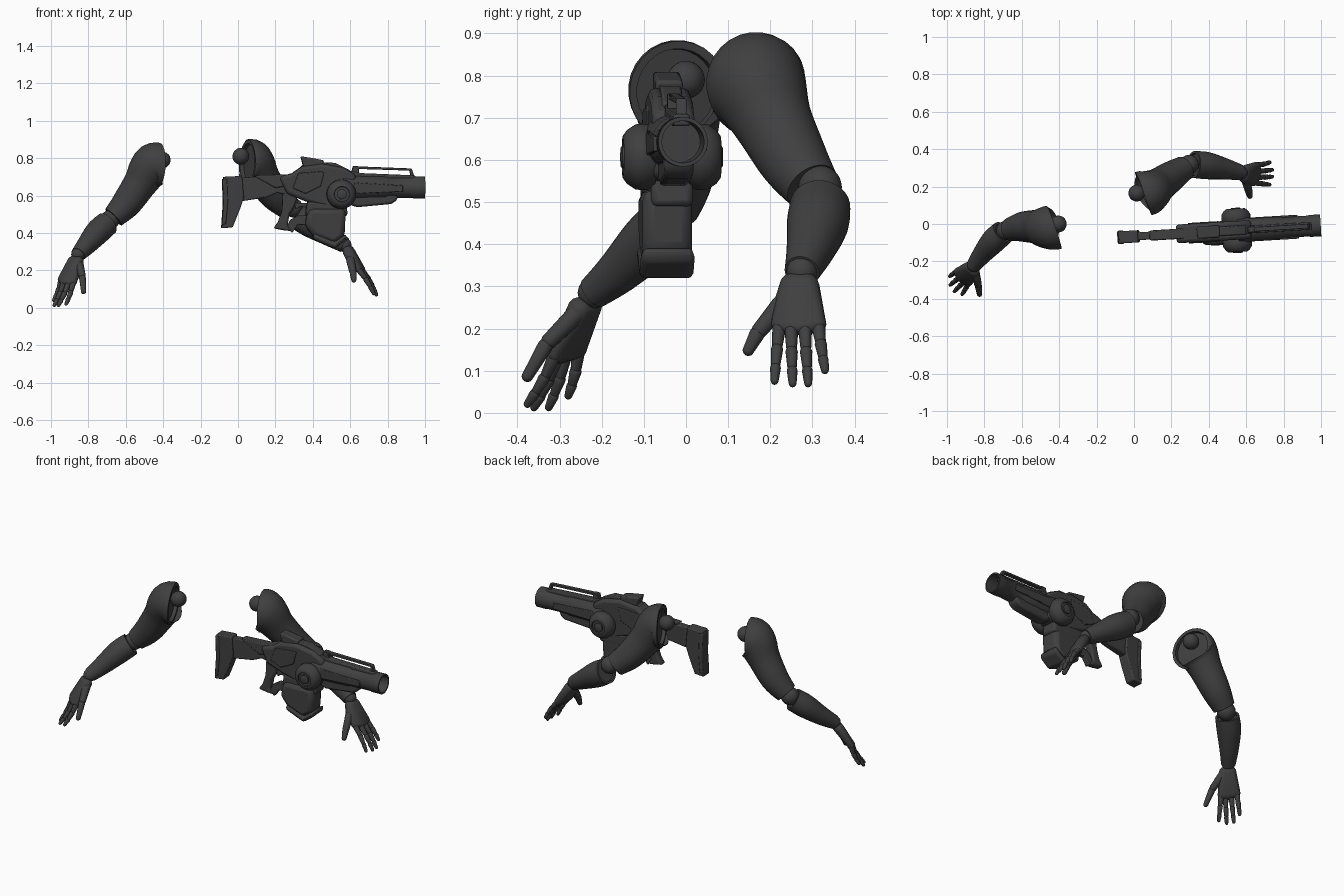
import bpy, bmesh, math
from mathutils import Vector, Matrix

if "Cube" in bpy.data.objects:
    bpy.data.objects.remove(bpy.data.objects["Cube"])

MAT = bpy.data.materials.new("charcoal")
MAT.diffuse_color = (0.05, 0.05, 0.05, 1)
MAT.use_nodes = True
MAT.node_tree.nodes["Principled BSDF"].inputs["Base Color"].default_value = MAT.diffuse_color
# the rifle is built along x, then turned slightly
GUN = Matrix.Translation((0, -0.067, 0)) @ Matrix.Rotation(0.06, 4, 'Z')


def finish(name, bm, angle=40, bevel=0, matrix=None):
    bmesh.ops.recalc_face_normals(bm, faces=bm.faces)
    me = bpy.data.meshes.new(name)
    bm.to_mesh(me)
    bm.free()
    if matrix:
        me.transform(matrix)
    me.materials.append(MAT)
    ob = bpy.data.objects.new(name, me)
    bpy.context.collection.objects.link(ob)
    bpy.ops.object.select_all(action='DESELECT')
    ob.select_set(True)
    bpy.context.view_layer.objects.active = ob
    bpy.ops.object.shade_smooth_by_angle(angle=math.radians(angle))
    if bevel:
        b = ob.modifiers.new("bevel", 'BEVEL')
        b.width, b.segments, b.limit_method = bevel, 2, 'ANGLE'
    return ob


def smooth_path(p, n=5):
    """Catmull-Rom through points of position and radius."""
    p = [Vector(q) for q in p]
    out = []
    for i in range(len(p) - 1):
        a, b, c, d = p[max(i - 1, 0)], p[i], p[i + 1], p[min(i + 2, len(p) - 1)]
        for k in range(n):
            t = k / n
            out.append(b + (c - a) * (t / 2) + (a * 2 - b * 5 + c * 4 - d) * (t * t / 2)
                       + (b * 3 - a - c * 3 + d) * (t ** 3 / 2))
    return out + [p[-1]]


def tube(name, pts, axis=None, sides=28, inset=None, curved=False, matrix=None, angle=40, start=None):
    """Round loft; start gives the facing of the first ring, blended into the path."""
    pts = smooth_path(pts) if curved else [Vector(p) for p in pts]
    bm = bmesh.new()
    rings = []
    for i, p in enumerate(pts):
        d = Vector(axis) if axis else (pts[min(i + 1, len(pts) - 1)] - pts[max(i - 1, 0)]).to_3d()
        if start and i < 8:
            d = Vector(start).normalized().lerp(d.normalized(), i / 8)
        q = d.to_track_quat('Z', 'Y')
        rings.append([bm.verts.new(p.to_3d() + q @ Vector((math.cos(a) * p[3], math.sin(a) * p[3], 0)))
                      for a in (math.tau * (k + .5) / sides for k in range(sides))])
    for r, s in zip(rings, rings[1:]):
        for k in range(sides):
            bm.faces.new((r[k], r[k - 1], s[k - 1], s[k]))
    cap = bm.faces.new(rings[0])
    bm.faces.new(rings[-1])
    if inset:
        bmesh.ops.recalc_face_normals(bm, faces=bm.faces)
        bmesh.ops.inset_individual(bm, faces=[cap], thickness=inset[0], depth=0)
        bmesh.ops.inset_individual(bm, faces=[cap], thickness=.002, depth=-inset[1])
    return finish(name, bm, angle, matrix=matrix)


def hull(name, balls, sub=2):
    """Rounded solid wrapped round a few balls (x, y, z, radius)."""
    bm = bmesh.new()
    for x, y, z, r in balls:
        bmesh.ops.create_icosphere(bm, subdivisions=sub, radius=r, matrix=Matrix.Translation((x, y, z)))
    if len(balls) > 1:
        res = bmesh.ops.convex_hull(bm, input=bm.verts)
        junk = {v for v in res["geom_interior"] if isinstance(v, bmesh.types.BMVert)}
        bmesh.ops.delete(bm, geom=list(junk), context='VERTS')
    return finish(name, bm, 50)


def plate(name, prof, width, bevel=.006, y=0):
    """Side profile (x, z) given a width along y."""
    bm = bmesh.new()
    f = bm.faces.new([bm.verts.new((x, y - width / 2, z)) for x, z in prof])
    r = bmesh.ops.extrude_face_region(bm, geom=[f])
    bmesh.ops.translate(bm, vec=(0, width, 0), verts=[v for v in r["geom"] if isinstance(v, bmesh.types.BMVert)])
    return finish(name, bm, 35, bevel, GUN)


def arm(side, ball, start, upper, elbow, fore, knuckles, tips, thumb):
    hull(side + "_shoulder_ball", [ball], 3)
    tube(side + "_upper_arm", upper, inset=(.018, .02), curved=True, start=start)
    hull(side + "_elbow", [elbow], 3)
    tube(side + "_forearm", fore, inset=(.012, .012), curved=True)
    w = Vector(fore[-1][:3])
    hull(side + "_wrist", [(*w, .037)], 3)
    # palm wraps the wrist and the outer knuckles
    across = (Vector(knuckles[3]) - Vector(knuckles[0])).normalized() * .018
    base = w.lerp(Vector(knuckles[1]), .25)
    hull(side + "_palm", [(*(base + across), .03), (*(base - across), .03), (*thumb[0], .022)]
         + [(*k, .02) for k in knuckles])
    # fingers in three jointed segments
    for n, k, t in zip(("index", "middle", "ring", "little"), knuckles, tips):
        k, t = Vector(k), Vector(t)
        bow = (t - k).cross(across).normalized() * .006
        cuts = [k, k.lerp(t, .42) + bow, k.lerp(t, .74) + bow * .7, t]
        for j in range(3):
            a, b = cuts[j], cuts[j + 1]
            r = .0165 - .0018 * j
            hull(f"{side}_{n}_finger_{j + 1}", [(*a.lerp(b, .1), r), (*a.lerp(b, .9), r - .0035)])
    for j in range(2):
        a, b = Vector(thumb[j]), Vector(thumb[j + 1])
        hull(f"{side}_thumb_{j + 1}", [(*a.lerp(b, .08), .024 - .005 * j), (*a.lerp(b, .92), .02 - .006 * j)])


arm("right", (-.405, 0, .79, .045), (-.95, -.32, .05),
    [(-.425, -.02, .762, .12), (-.465, -.02, .757, .116), (-.52, -.015, .67, .092),
     (-.595, -.015, .56, .08), (-.665, -.03, .485, .062)],
    (-.685, -.035, .47, .052),
    [(-.70, -.045, .45, .066), (-.75, -.09, .405, .067), (-.81, -.16, .335, .053), (-.855, -.22, .285, .04)],
    [(-.88, -.31, .14), (-.905, -.305, .135), (-.93, -.285, .14), (-.945, -.255, .15)],
    [(-.92, -.378, .018), (-.962, -.362, .01), (-.984, -.327, .01), (-.986, -.28, .038)],
    [(-.85, -.255, .24), (-.832, -.33, .165), (-.825, -.38, .08)])

arm("left", (.015, .165, .81, .045), (.93, .37, -.05),
    [(.05, .165, .775, .122), (.08, .17, .775, .12), (.13, .205, .695, .095),
     (.20, .255, .60, .082), (.27, .30, .535, .066)],
    (.295, .318, .535, .052),
    [(.32, .318, .49, .072), (.39, .312, .448, .073), (.485, .295, .388, .057), (.57, .275, .335, .042)],
    [(.64, .222, .21), (.655, .25, .205), (.66, .282, .205), (.655, .313, .21)],
    [(.728, .21, .072), (.742, .253, .066), (.742, .29, .066), (.728, .33, .098)],
    [(.60, .23, .262), (.615, .17, .19), (.62, .146, .145)])

# stock
plate("stock_butt", [(-.08, .70), (.02, .705), (.03, .59), (.01, .53), (-.03, .43), (-.09, .425), (-.075, .56)], .065)
plate("butt_pad", [(-.085, .69), (-.06, .69), (-.055, .56), (-.065, .45), (-.088, .44), (-.08, .56)], .072)
plate("stock_neck", [(0, .695), (.28, .71), (.28, .60), (.21, .615), (.15, .59), (.02, .57)], .042)
plate("stock_cheek", [(.08, .708), (.30, .715), (.30, .66), (.20, .64)], .055)

# receiver and sight block
plate("receiver", [(.22, .70), (.29, .72), (.34, .755), (.45, .77), (.56, .75), (.63, .71),
                   (.62, .56), (.50, .53), (.36, .57), (.26, .61)], .10, .016)
plate("receiver_ridge", [(.30, .715), (.36, .78), (.52, .775), (.60, .735), (.60, .70)], .05)
plate("sight_block", [(.335, .81), (.35, .75), (.45, .75), (.46, .788), (.40, .80)], .065, .008)
for s in (-1, 1):
    plate("side_panel", [(.32, .72), (.46, .73), (.44, .65), (.36, .61), (.29, .64)], .012, .004, s * .049)

# grip, trigger and guard
plate("grip", [(.24, .62), (.32, .60), (.30, .54), (.275, .50), (.265, .44), (.285, .41), (.24, .415),
               (.19, .425), (.215, .46), (.235, .52)], .045, .01)
plate("trigger_guard", [(.26, .43), (.29, .40), (.32, .445), (.40, .44), (.40, .50), (.32, .495), (.28, .47)], .03, .005)
plate("trigger", [(.30, .56), (.39, .56), (.39, .535), (.33, .54), (.31, .525)], .02, .004)
plate("magazine_housing", [(.37, .57), (.58, .56), (.585, .49), (.36, .49)], .10, .014)

# magazine with a slanted foot
plate("magazine", [(.375, .53), (.355, .44), (.405, .38), (.51, .338), (.568, .38), (.575, .53)], .118, .026, -.01)
plate("magazine_foot", [(.40, .40), (.40, .366), (.515, .316), (.577, .362), (.577, .395), (.515, .352)], .128, .02, -.01)

# side drums, stepped like hubs
for s in (-1, 1):
    tube("drum", [(.55, s * y, .607, r) for y, r in
                  ((.116, .05), (.106, .064), (.085, .078), (.06, .079), (.04, .07))],
         axis=(0, 1, 0), inset=(.008, .007), matrix=GUN)
    tube("drum_hub", [(.55, s * y, .607, r) for y, r in ((.121, .022), (.118, .027), (.09, .027))],
         axis=(0, 1, 0), matrix=GUN)

# barrel with open muzzle
tube("barrel", [(x, 0, .643, r) for x, r in
                ((1, .059), (.94, .059), (.935, .056), (.80, .056), (.79, .061), (.64, .064), (.56, .07))],
     axis=(1, 0, 0), sides=32, inset=(.009, .12), matrix=GUN)
plate("fore_end", [(.58, .62), (.86, .61), (.85, .575), (.82, .555), (.64, .538), (.60, .55)], .07, .012)
plate("top_spine", [(.58, .735), (.66, .72), (.95, .708), (.95, .68), (.58, .68)], .04)
for s in (-1, 1):
    plate("barrel_rib", [(.62, .67), (.88, .655), (.88, .62), (.62, .61)], .012, .004, s * .058)

# raised top rail on two posts
plate("rail", [(.62, .757), (.93, .745), (.93, .733), (.62, .743)], .025, .003)
plate("rail_rear_post", [(.60, .70), (.615, .757), (.645, .757), (.65, .70)], .03, .003)
plate("rail_front_post", [(.915, .745), (.93, .745), (.945, .70), (.925, .70)], .025, .003)
